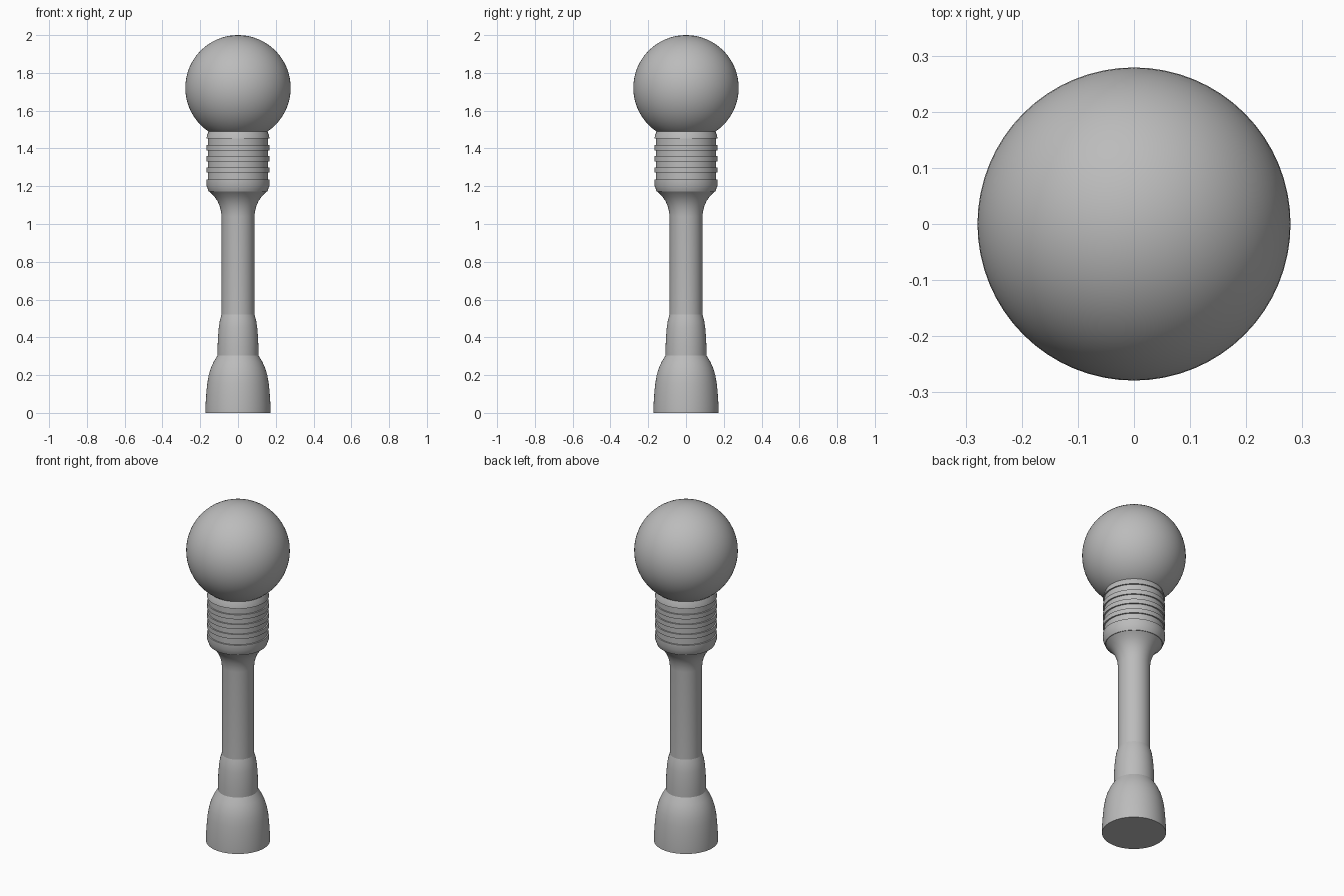
import bpy, bmesh, math

cube = bpy.data.objects.get("Cube")
if cube:
    bpy.data.objects.remove(cube, do_unlink=True)

grey = bpy.data.materials.new("plain grey")
grey.use_nodes = True
colour = (0.5, 0.5, 0.5, 1)
grey.diffuse_color = colour
grey.node_tree.nodes["Principled BSDF"].inputs["Base Color"].default_value = colour


def add_part(name, bm, angle=30):
    mesh = bpy.data.meshes.new(name)
    bm.to_mesh(mesh)
    bm.free()
    obj = bpy.data.objects.new(name, mesh)
    bpy.context.collection.objects.link(obj)
    mesh.materials.append(grey)
    bpy.ops.object.select_all(action="DESELECT")
    obj.select_set(True)
    bpy.context.view_layer.objects.active = obj
    bpy.ops.object.shade_smooth_by_angle(angle=math.radians(angle))
    return obj


def lathe(name, profile, sides=64):
    """Turn a (radius, height) profile, listed upwards, into a capped solid."""
    bm = bmesh.new()
    rings = []
    for r, z in profile:
        rings.append([bm.verts.new((r * math.cos(math.tau * i / sides),
                                    r * math.sin(math.tau * i / sides), z))
                      for i in range(sides)])
    for low, high in zip(rings, rings[1:]):
        for i in range(sides):
            j = (i + 1) % sides
            bm.faces.new((low[i], low[j], high[j], high[i]))
    bm.faces.new(rings[0][::-1])
    bm.faces.new(rings[-1])
    return add_part(name, bm)


# Foot: bell-shaped base
lathe("base", [(0.172, 0), (0.172, 0.04), (0.168, 0.1), (0.163, 0.155),
               (0.155, 0.2), (0.144, 0.237), (0.129, 0.27), (0.108, 0.305)])

# Sleeve between base and shaft
lathe("sleeve", [(0.108, 0.3), (0.108, 0.35), (0.106, 0.4), (0.102, 0.45),
                 (0.096, 0.49), (0.087, 0.52)])

# Shaft with a flared top
lathe("shaft", [(0.087, 0.515), (0.087, 1.04), (0.09, 1.067), (0.097, 1.095),
                (0.109, 1.122), (0.125, 1.145), (0.142, 1.163), (0.155, 1.175)])

# Ribbed collar: raised bands on a narrower core
core, rib = 0.159, 0.167
collar = [(0.155, 1.172), (core, 1.182), (rib, 1.204), (rib, 1.236), (core, 1.236)]
for z in (1.273, 1.332, 1.39):
    collar += [(core, z), (rib, z), (rib, z + 0.027), (core, z + 0.027)]
collar += [(core, 1.453), (rib, 1.453), (0.164, 1.47), (0.155, 1.492)]
lathe("ribbed_collar", collar)

# Ball on top
bm = bmesh.new()
bmesh.ops.create_uvsphere(bm, u_segments=64, v_segments=32, radius=0.279)
bmesh.ops.translate(bm, verts=bm.verts, vec=(0, 0, 1.721))
add_part("ball", bm)
